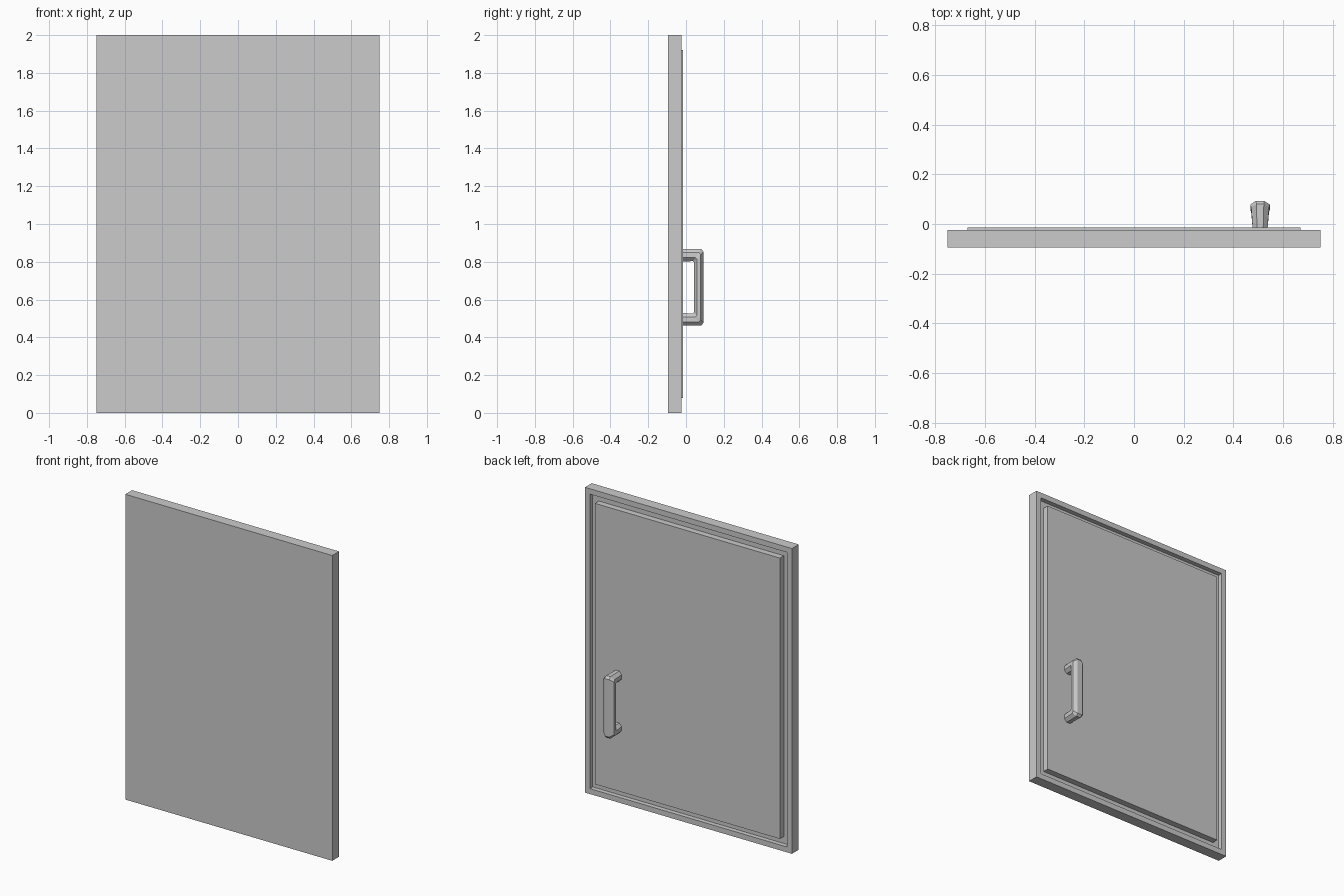
import bpy, bmesh, math
from mathutils import Vector

if "Cube" in bpy.data.objects:
    bpy.data.objects.remove(bpy.data.objects["Cube"])


def finish(name, bm):
    bmesh.ops.recalc_face_normals(bm, faces=bm.faces)
    mesh = bpy.data.meshes.new(name)
    bm.to_mesh(mesh)
    bm.free()
    ob = bpy.data.objects.new(name, mesh)
    bpy.context.collection.objects.link(ob)
    return ob


def box(lo, hi):
    bm = bmesh.new()
    bmesh.ops.create_cube(bm, size=1)
    lo, hi = Vector(lo), Vector(hi)
    for v in bm.verts:
        v.co = (lo + hi) / 2 + v.co * (hi - lo)
    return bm


# Door slab with a recess sunk into its back face
bm = box((-0.75, -0.095, 0), (0.75, -0.025, 2))
back = max(bm.faces, key=lambda f: f.calc_center_median().y)
bmesh.ops.inset_region(bm, faces=[back], thickness=0.05)
ext = bmesh.ops.extrude_face_region(bm, geom=[back])
bmesh.ops.translate(bm, vec=(0, -0.03, 0),
                    verts=[g for g in ext["geom"] if isinstance(g, bmesh.types.BMVert)])
if back.is_valid:
    bmesh.ops.delete(bm, geom=[back], context='FACES_ONLY')
finish("door_frame", bm)

# Raised inner panel, leaving a groove around it
finish("door_panel", box((-0.67, -0.056, 0.08), (0.67, -0.015, 1.92)))

# Pull handle: octagonal section swept along a U
HX, HZ = 0.507, 0.665
# half path: inner (y, z), outer (y, z), half width; z relative to centre
half = [
    ((-0.018, 0.137), (-0.018, 0.203), 0.030),
    ((0.036, 0.138), (0.080, 0.203), 0.036),
    ((0.042, 0.134), (0.093, 0.188), 0.039),
]
path = half + [((i[0], -i[1]), (o[0], -o[1]), w) for i, o, w in reversed(half)]
bm = bmesh.new()
rings = []
for inner, outer, w in path:
    a, b = Vector((0, *inner)), Vector((0, *outer))
    ring = []
    for k in range(8):
        ang = math.pi / 8 + k * math.pi / 4
        s = 1 / math.cos(math.pi / 8)
        p = (a + b) / 2 + (b - a) / 2 * math.cos(ang) * s
        ring.append(bm.verts.new(p + Vector((HX + w * math.sin(ang) * s, 0, HZ))))
    rings.append(ring)
for r, q in zip(rings, rings[1:]):
    for k in range(8):
        bm.faces.new((r[k], r[(k + 1) % 8], q[(k + 1) % 8], q[k]))
bm.faces.new(rings[0])
bm.faces.new(rings[-1])
finish("handle", bm)
